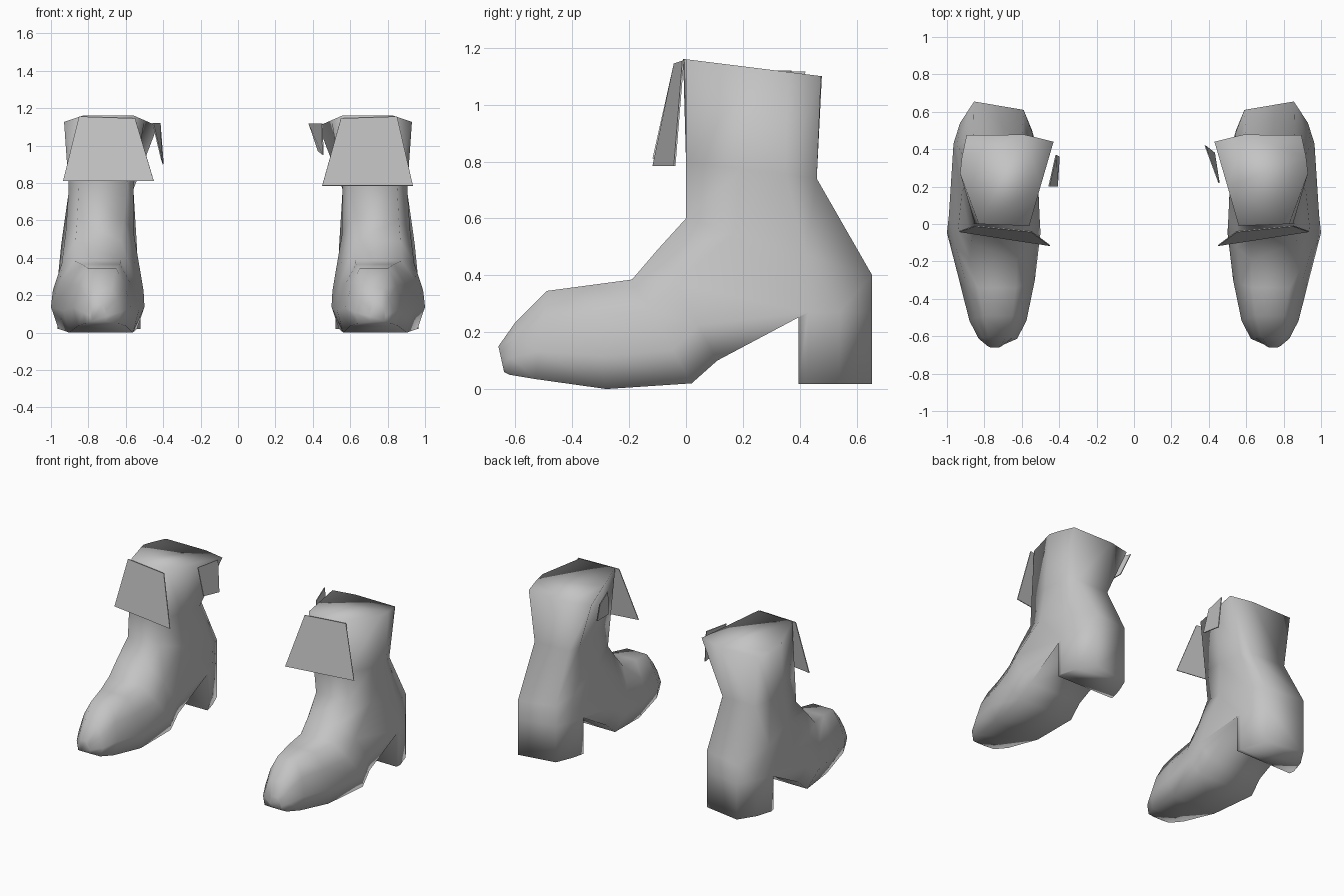
import bpy, bmesh, math

cube = bpy.data.objects.get("Cube")
if cube:
    bpy.data.objects.remove(cube, do_unlink=True)

grey = bpy.data.materials.new("plain_grey")
grey.use_nodes = True
grey.diffuse_color = (0.55, 0.55, 0.55, 1)
grey.node_tree.nodes["Principled BSDF"].inputs["Base Color"].default_value = (0.55, 0.55, 0.55, 1)


def finish(name, bm, smooth_angle):
    """Turn a bmesh into a shaded object in the scene."""
    bmesh.ops.recalc_face_normals(bm, faces=bm.faces)
    mesh = bpy.data.meshes.new(name)
    bm.to_mesh(mesh)
    bm.free()
    mesh.materials.append(grey)
    obj = bpy.data.objects.new(name, mesh)
    bpy.context.collection.objects.link(obj)
    bpy.ops.object.select_all(action='DESELECT')
    obj.select_set(True)
    bpy.context.view_layer.objects.active = obj
    if smooth_angle:
        bpy.ops.object.shade_smooth_by_angle(angle=math.radians(smooth_angle))
    return obj


def plate(name, corners, side):
    """Thin four-cornered flap."""
    bm = bmesh.new()
    bm.faces.new([bm.verts.new((x * side, y, z)) for x, y, z in corners])
    obj = finish(name, bm, 0)
    thick = obj.modifiers.new("thickness", 'SOLIDIFY')
    thick.thickness = 0.006
    thick.offset = 0


# Foot stations: instep (y, z), sole (y, z), outer x, inner x
STATIONS = [
    ((-0.66, 0.15), (-0.64, 0.06), 0.79, 0.70),
    ((-0.60, 0.235), (-0.62, 0.05), 0.83, 0.625),
    ((-0.49, 0.345), (-0.53, 0.035), 0.88, 0.575),
    ((-0.34, 0.365), (-0.28, 0.0), 0.935, 0.53),
    ((-0.19, 0.385), (0.02, 0.02), 1.0, 0.50),
    ((-0.10, 0.49), (0.11, 0.10), 0.99, 0.505),
]
# Section: position from instep to sole, share of half width
SECTION = [(0, 0.5), (0.3, 0.8), (0.68, 1), (1, 0.84),
           (1, -0.84), (0.68, -1), (0.3, -0.8), (0, -0.5)]


def station_ring(top, sole, outer, inner):
    mid, half = (outer + inner) / 2, (outer - inner) / 2
    return [(mid + half * f,
             top[0] + (sole[0] - top[0]) * u,
             top[1] + (sole[1] - top[1]) * u) for u, f in SECTION]


# Outlines from above, from the inner front corner round the outer side
HEEL = [(0.52, 0.40), (0.96, 0.395), (0.965, 0.43), (0.93, 0.54),
        (0.855, 0.655), (0.59, 0.61), (0.545, 0.5), (0.525, 0.43)]
HEEL_TOP = [(0.61, 0.0), (0.86, 0.0), (0.92, 0.17), (0.945, 0.42),
            (0.855, 0.655), (0.59, 0.61), (0.54, 0.48), (0.56, 0.17)]
ANKLE = [(0.59, 0.0), (0.85, 0.0), (0.905, 0.20), (0.905, 0.35),
         (0.86, 0.46), (0.60, 0.45), (0.565, 0.38), (0.56, 0.18)]
RIM = [(0.56, -0.01), (0.83, 0.0), (0.93, 0.27), (0.92, 0.36),
       (0.895, 0.475), (0.585, 0.478), (0.43, 0.44), (0.50, 0.20)]
# Outline, height at y = 0, fall in height towards the back
LEVELS = [(HEEL, 0.018, 0), (HEEL, 0.27, 0), (HEEL_TOP, 0.60, 0.305),
          (ANKLE, 0.80, 0.13), (RIM, 1.16, 0.125)]


def boot(name, side):
    """Heel and shaft column with the foot joined to an opening in its front."""
    bm = bmesh.new()

    def ring(points):
        return [bm.verts.new((x * side, y, z)) for x, y, z in points]

    def bridge(a, b, gaps=()):
        for i in range(8):
            if i not in gaps:
                j = (i + 1) % 8
                bm.faces.new((a[i], a[j], b[j], b[i]))

    # Heel and shaft, left open where the foot enters
    levels = [ring([(x, y, z - fall * y) for x, y in outline])
              for outline, z, fall in LEVELS]
    for k, (a, b) in enumerate(zip(levels, levels[1:])):
        bridge(a, b, (7, 0, 1) if k == 1 else ())
    # Foot from the toe back to the edge of the opening
    heel, top = levels[1], levels[2]
    foot = [ring(station_ring(*s)) for s in STATIONS]
    foot.append([top[1], top[2], heel[2], heel[1], heel[0], heel[7], top[7], top[0]])
    for a, b in zip(foot, foot[1:]):
        bridge(a, b)
    # Caps at the heel, the top and the toe
    for cap in (levels[0], levels[-1], foot[0]):
        bm.faces.new(cap)
    finish(name, bm, 100)


INNER_FLAPS = {
    "left": [(0.38, 0.42, 1.117), (0.45, 0.23, 1.117),
             (0.455, 0.22, 0.95), (0.43, 0.38, 0.97)],
    "right": [(0.417, 0.37, 1.12), (0.455, 0.20, 1.12),
              (0.41, 0.20, 0.93), (0.40, 0.36, 0.90)],
}

for label, side, hem in (("left", 1, 0.785), ("right", -1, 0.81)):
    boot(label + "_boot", side)
    # Front cuff flap
    plate(label + "_front_flap",
          [(0.55, -0.04, 1.145), (0.85, -0.01, 1.155),
           (0.935, -0.04, hem), (0.45, -0.115, hem)], side)
    # Small flap on the inner side
    plate(label + "_inner_flap", INNER_FLAPS[label], side)
